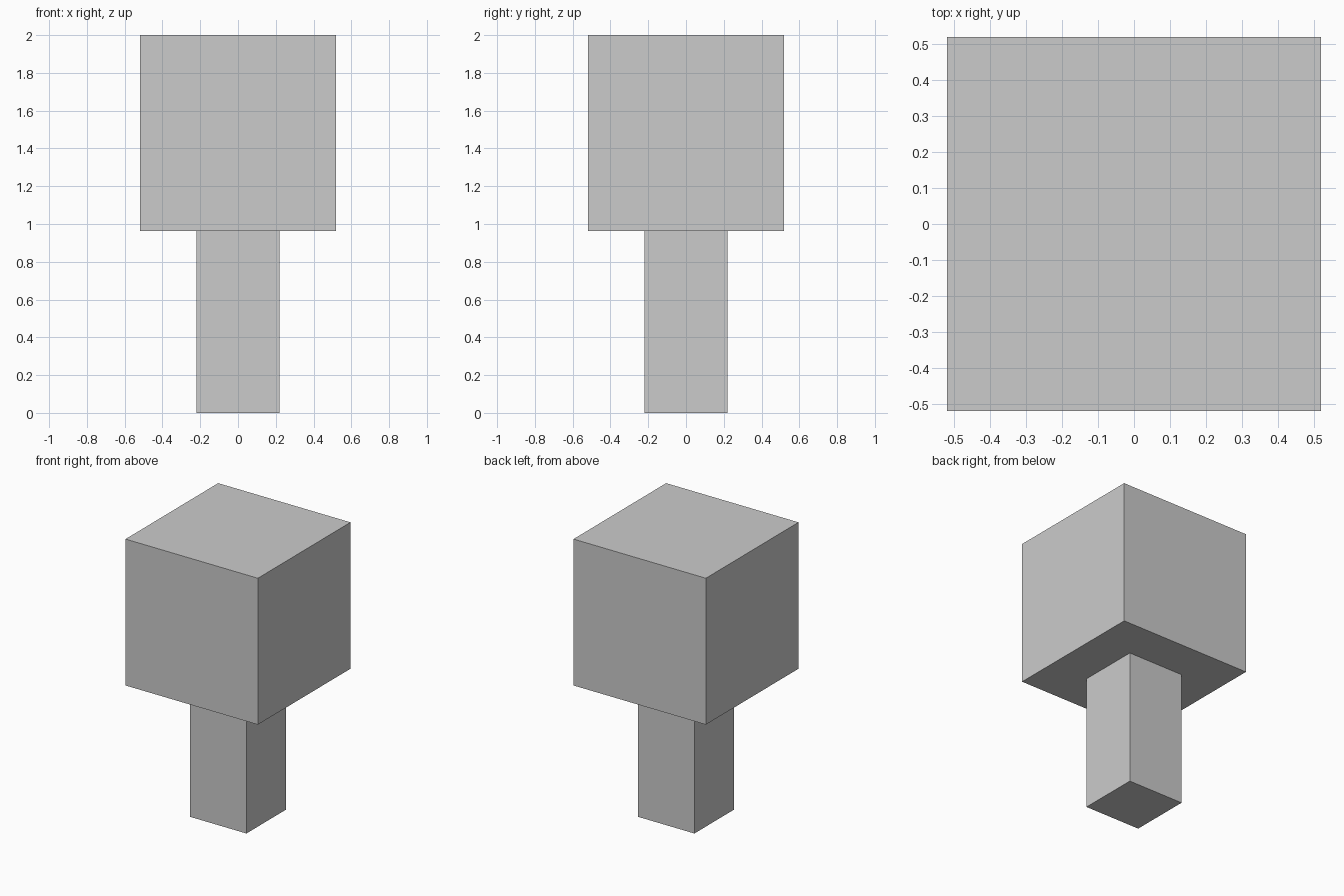
import bpy

if "Cube" in bpy.data.objects:
    bpy.data.objects.remove(bpy.data.objects["Cube"])


def box(name, width, z0, z1):
    """Square block centred on the z axis, from z0 to z1."""
    bpy.ops.mesh.primitive_cube_add(size=1, location=(0, 0, (z0 + z1) / 2))
    ob = bpy.context.object
    ob.name = name
    ob.scale = (width, width, z1 - z0)
    bpy.ops.object.transform_apply(location=False, rotation=False, scale=True)
    return ob


HEAD = 1.036
# Square post standing on the ground
box("post", 0.44, 0, 2 - HEAD)
# Large cube on top
box("head_block", HEAD, 2 - HEAD, 2)
